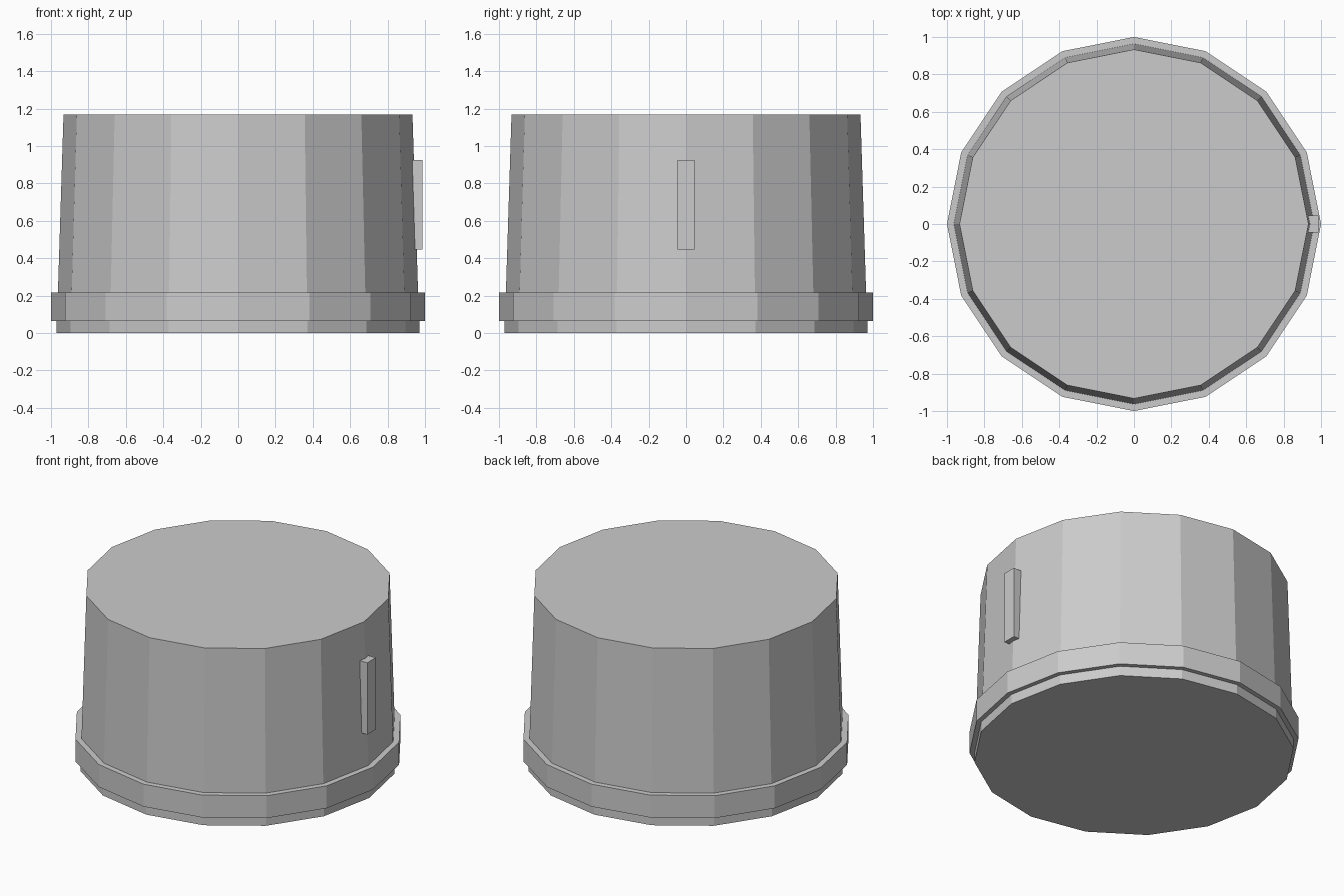
import bpy
import bmesh
import math

cube = bpy.data.objects.get("Cube")
if cube:
    bpy.data.objects.remove(cube, do_unlink=True)

SIDES = 16

# Single grey finish
grey = bpy.data.materials.new("light_grey")
grey.use_nodes = True
colour = (0.6, 0.6, 0.6, 1)
grey.diffuse_color = colour
grey.node_tree.nodes["Principled BSDF"].inputs["Base Color"].default_value = colour


def add_object(name, bm):
    bmesh.ops.recalc_face_normals(bm, faces=bm.faces)
    mesh = bpy.data.meshes.new(name)
    bm.to_mesh(mesh)
    bm.free()
    mesh.materials.append(grey)
    obj = bpy.data.objects.new(name, mesh)
    bpy.context.collection.objects.link(obj)
    return obj


def lathe(name, profile):
    """Stack flat-sided rings of (radius, height) and cap both ends."""
    bm = bmesh.new()
    rings = []
    for r, z in profile:
        rings.append([bm.verts.new((r * math.cos(i * math.tau / SIDES),
                                    r * math.sin(i * math.tau / SIDES), z))
                      for i in range(SIDES)])
    for low, high in zip(rings, rings[1:]):
        for i in range(SIDES):
            j = (i + 1) % SIDES
            bm.faces.new((low[i], low[j], high[j], high[i]))
    bm.faces.new(rings[0])
    bm.faces.new(rings[-1])
    return add_object(name, bm)


# Tapered drum with a projecting band near its foot
lathe("drum_with_band", [(0.97, 0), (0.97, 0.065), (1, 0.065), (1, 0.215),
                         (0.963, 0.215), (0.933, 1.168)])

# Upright handle bar set into the side wall
bm = bmesh.new()
bmesh.ops.create_cube(bm, size=1)
bmesh.ops.scale(bm, vec=(0.055, 0.09, 0.48), verts=bm.verts)
bmesh.ops.translate(bm, vec=(0.96, 0, 0.685), verts=bm.verts)
add_object("side_handle", bm)
